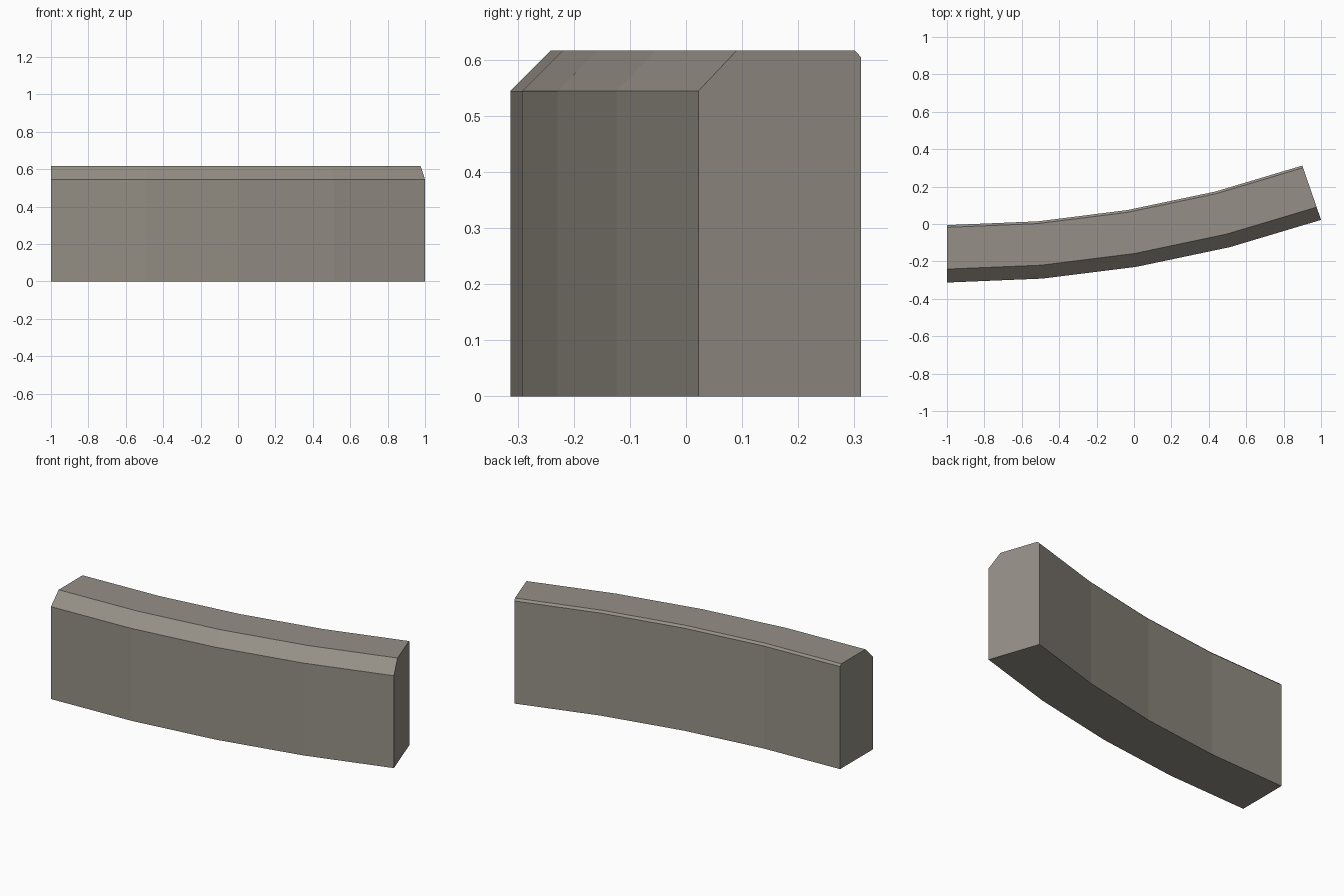
import bpy, bmesh, math

if "Cube" in bpy.data.objects:
    bpy.data.objects.remove(bpy.data.objects["Cube"])

R = 6.137                      # outer (front) radius
SWEEP = math.radians(19.02)    # total arc
SEGS = 4
THICK, H = 0.307, 0.616
FRONT_CH, BACK_CH = 0.072, 0.012
CX, CY = -1.0, -0.313 + R      # arc centre

# Kerb cross-section: (depth from front face, height)
profile = [(0, 0), (THICK, 0), (THICK, H - BACK_CH), (THICK - BACK_CH, H),
           (FRONT_CH, H), (0, H - FRONT_CH)]

stone = bpy.data.materials.new("grey_stone")
stone.diffuse_color = (0.30, 0.275, 0.238, 1)
stone.use_nodes = True
stone.node_tree.nodes["Principled BSDF"].inputs["Base Color"].default_value = stone.diffuse_color

# Sweep the cross-section along the arc
bm = bmesh.new()
rings = []
for i in range(SEGS + 1):
    a = SWEEP * i / SEGS
    rings.append([bm.verts.new((CX + (R - d) * math.sin(a),
                                CY - (R - d) * math.cos(a), z))
                  for d, z in profile])
n = len(profile)
for r0, r1 in zip(rings, rings[1:]):
    for j in range(n):
        k = (j + 1) % n
        bm.faces.new((r0[j], r0[k], r1[k], r1[j]))
# End caps
bm.faces.new(rings[0])
bm.faces.new(rings[-1])
bmesh.ops.recalc_face_normals(bm, faces=bm.faces)

mesh = bpy.data.meshes.new("curved_kerb")
bm.to_mesh(mesh)
bm.free()
mesh.materials.append(stone)
kerb = bpy.data.objects.new("curved_kerb", mesh)
bpy.context.collection.objects.link(kerb)
